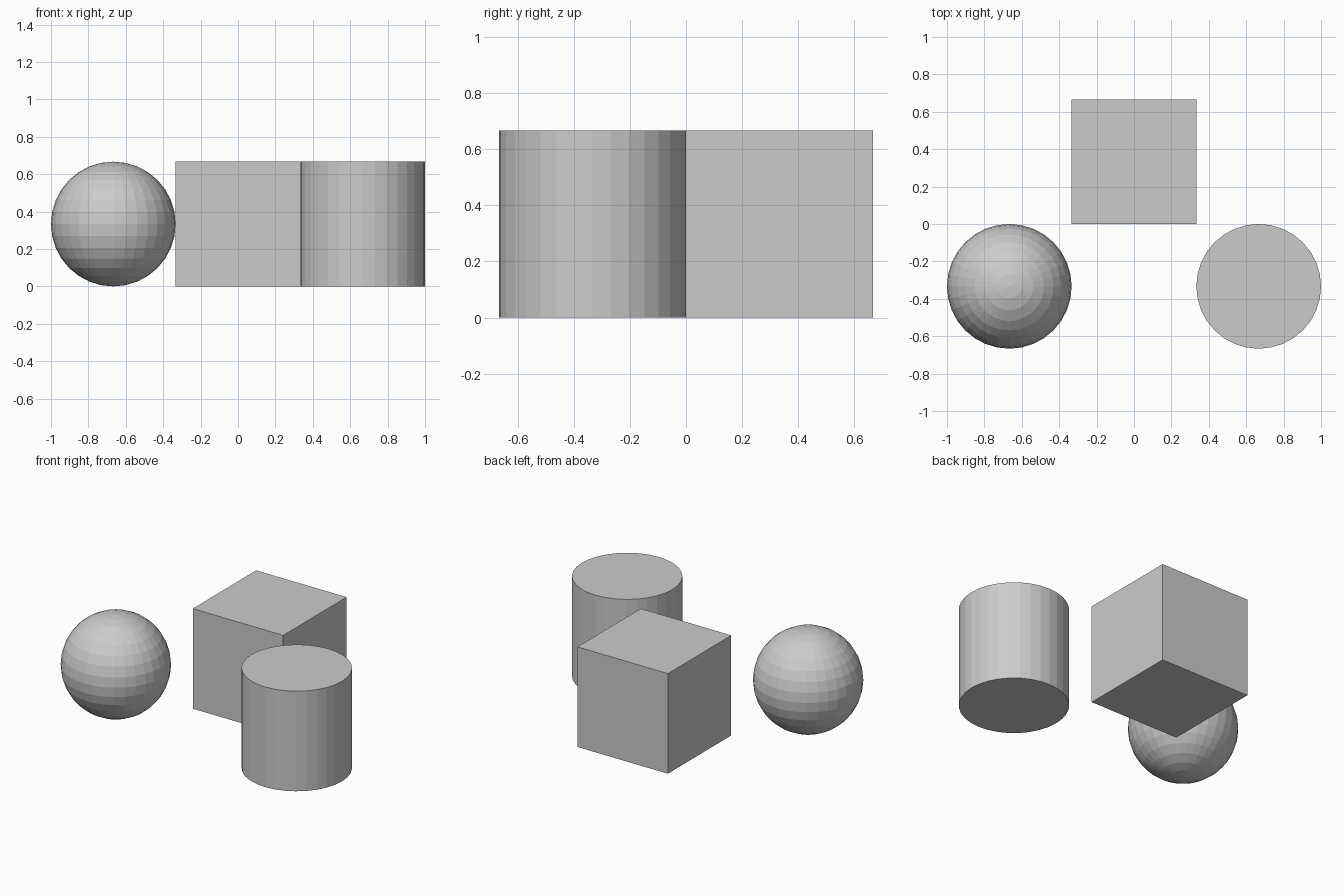
import bpy

if "Cube" in bpy.data.objects:
    bpy.data.objects.remove(bpy.data.objects["Cube"])

R = 1 / 3  # shared radius / half size

grey = bpy.data.materials.new("light grey")
grey.diffuse_color = (0.6, 0.6, 0.6, 1)
grey.use_nodes = True
grey.node_tree.nodes["Principled BSDF"].inputs["Base Color"].default_value = grey.diffuse_color


def finish(name):
    obj = bpy.context.object
    obj.name = name
    obj.data.materials.clear()
    obj.data.materials.append(grey)


# faceted ball on the left
bpy.ops.mesh.primitive_uv_sphere_add(segments=32, ring_count=16, radius=R,
                                     location=(-2 * R, -R, R))
finish("ball")

# cube at the back
bpy.ops.mesh.primitive_cube_add(size=2 * R, location=(0, R, R))
finish("cube")

# faceted cylinder on the right
bpy.ops.mesh.primitive_cylinder_add(vertices=32, radius=R, depth=2 * R,
                                    location=(2 * R, -R, R))
finish("cylinder")
